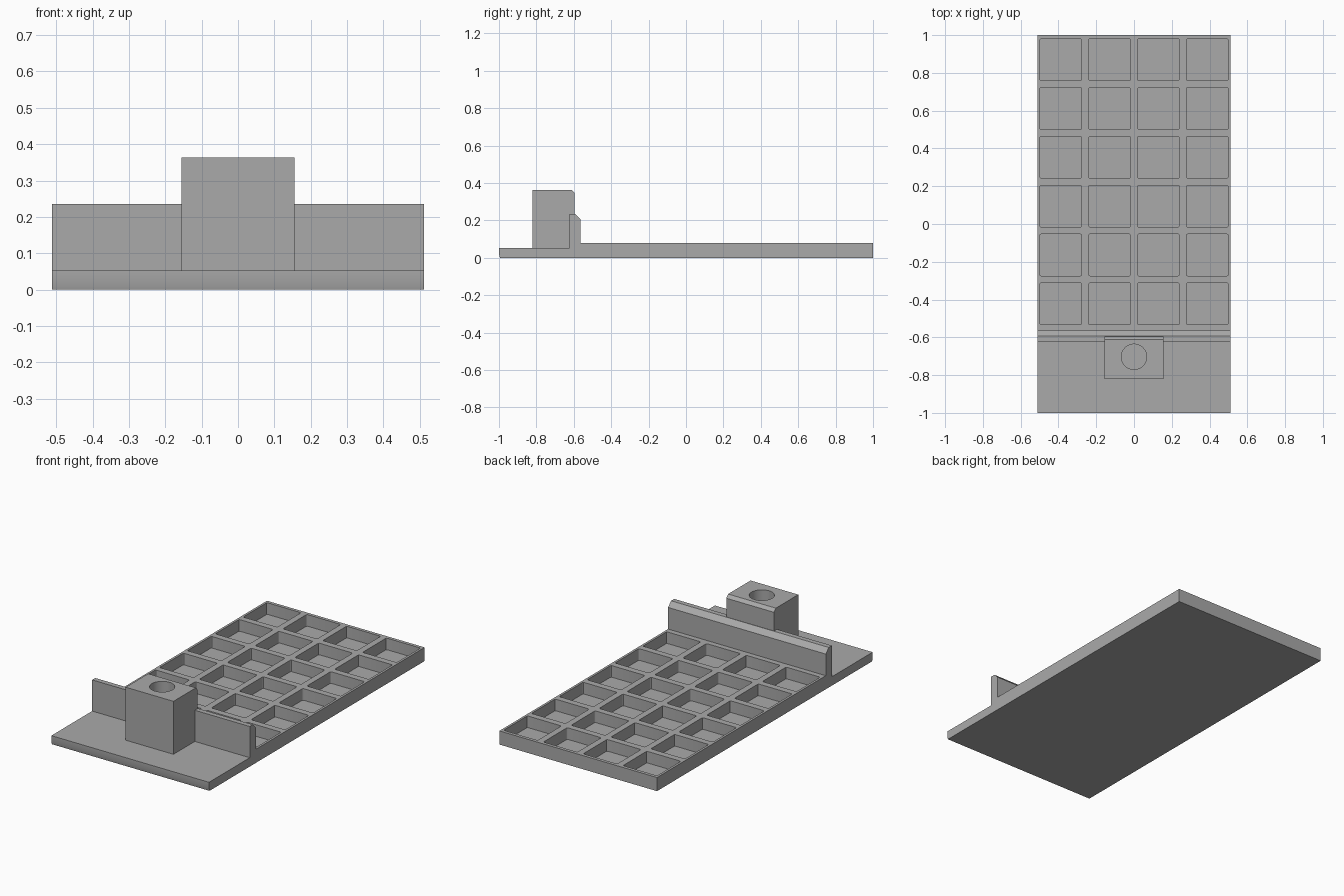
import bpy, bmesh

if "Cube" in bpy.data.objects:
    bpy.data.objects.remove(bpy.data.objects["Cube"], do_unlink=True)

grey = bpy.data.materials.new("matte grey")
grey.use_nodes = True
colour = (0.4, 0.4, 0.4, 1)
grey.diffuse_color = colour
grey.node_tree.nodes["Principled BSDF"].inputs["Base Color"].default_value = colour


def make_object(name, bm):
    bmesh.ops.recalc_face_normals(bm, faces=bm.faces)
    mesh = bpy.data.meshes.new(name)
    bm.to_mesh(mesh)
    bm.free()
    mesh.materials.append(grey)
    obj = bpy.data.objects.new(name, mesh)
    bpy.context.collection.objects.link(obj)
    return obj


def extrude_profile(name, points, half_width):
    """Sweep a (y, z) outline along x."""
    bm = bmesh.new()
    face = bm.faces.new([bm.verts.new((-half_width, y, z)) for y, z in points])
    swept = bmesh.ops.extrude_face_region(bm, geom=[face])["geom"]
    verts = [v for v in swept if isinstance(v, bmesh.types.BMVert)]
    bmesh.ops.translate(bm, verts=verts, vec=(2 * half_width, 0, 0))
    return make_object(name, bm)


def cut(target, cutter):
    mod = target.modifiers.new("cut", "BOOLEAN")
    mod.operation = "DIFFERENCE"
    mod.solver = "EXACT"
    mod.object = cutter
    bpy.context.view_layer.objects.active = target
    bpy.ops.object.modifier_apply(modifier=mod.name)
    bpy.data.objects.remove(cutter, do_unlink=True)


# Base plate: thin front lip, chamfered cross wall and thicker tray
base = extrude_profile("base_plate_and_wall", [
    (-0.995, 0), (1, 0), (1, 0.08), (-0.565, 0.08), (-0.565, 0.207),
    (-0.593, 0.235), (-0.622, 0.235), (-0.622, 0.052), (-1, 0.052), (-1, 0.02)], 0.512)

# Grid of square pockets with slightly rounded corners
floor, rim, size, pitch = 0.012, 0.12, 0.221, 0.2585
bm = bmesh.new()
for col in range(4):
    for row in range(6):
        made = bmesh.ops.create_cube(bm, size=1)["verts"]
        bmesh.ops.scale(bm, verts=made, vec=(size, size, rim - floor))
        bmesh.ops.translate(bm, verts=made, vec=(
            (col - 1.5) * pitch, 0.87 - row * pitch, (rim + floor) / 2))
uprights = [e for e in bm.edges if abs(e.verts[0].co.z - e.verts[1].co.z) > 0.01]
bmesh.ops.bevel(bm, geom=uprights, offset=0.008, segments=3, profile=0.5, affect="EDGES")
cut(base, make_object("pocket_cutter", bm))

# Post block with chamfered rear top edge, standing against the wall
block = extrude_profile("post_block", [
    (-0.82, 0.05), (-0.595, 0.05), (-0.595, 0.345), (-0.612, 0.363), (-0.82, 0.363)], 0.155)

# Round blind hole in the top of the block
bm = bmesh.new()
bmesh.ops.create_cone(bm, cap_ends=True, segments=48, radius1=0.067, radius2=0.067, depth=0.4)
bmesh.ops.translate(bm, verts=bm.verts, vec=(0, -0.703, 0.255))
cut(block, make_object("hole_cutter", bm))

for obj in (base, block):
    bpy.ops.object.select_all(action="DESELECT")
    obj.select_set(True)
    bpy.context.view_layer.objects.active = obj
    bpy.ops.object.shade_smooth_by_angle()
